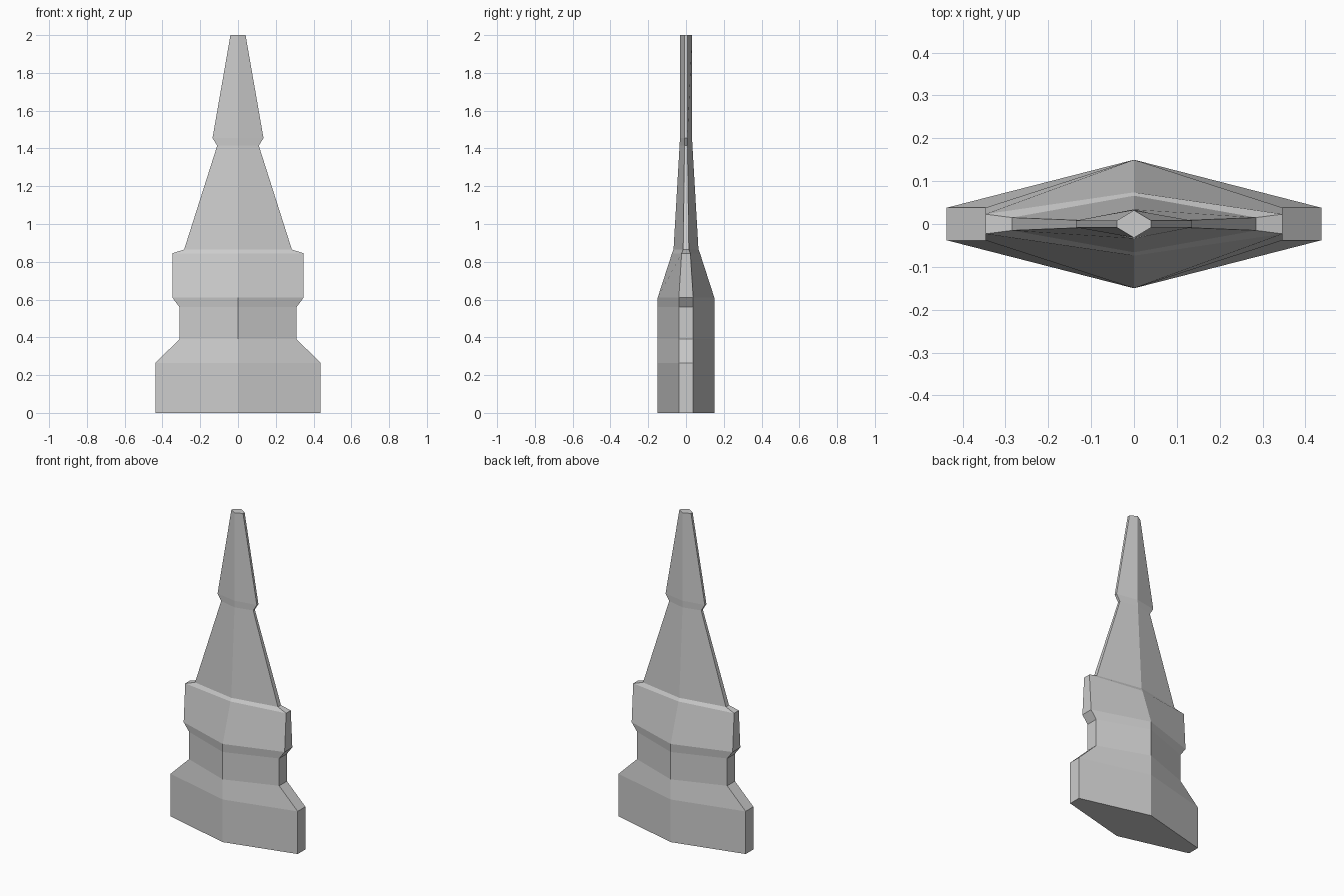
import bpy
import bmesh

if "Cube" in bpy.data.objects:
    bpy.data.objects.remove(bpy.data.objects["Cube"])

# Levels from the base to the tip: height, half width, half edge thickness, half ridge depth
LEVELS = [
    (0.00, 0.437, 0.038, 0.15),
    (0.265, 0.437, 0.038, 0.15),
    (0.39, 0.31, 0.038, 0.15),
    (0.56, 0.31, 0.038, 0.15),
    (0.61, 0.347, 0.038, 0.15),
    (0.845, 0.347, 0.023, 0.074),
    (0.865, 0.285, 0.015, 0.066),
    (1.415, 0.11, 0.008, 0.034),
    (1.455, 0.135, 0.008, 0.032),
    (2.00, 0.04, 0.008, 0.032),
]


def section(bm, z, w, e, d):
    """One flattened six-sided ring of the blade."""
    pts = [(w, -e), (w, e), (0, d), (-w, e), (-w, -e), (0, -d)]
    return [bm.verts.new((x, y, z)) for x, y in pts]


# Stepped blade lofted through the rings
bm = bmesh.new()
rings = [section(bm, *level) for level in LEVELS]
for low, high in zip(rings, rings[1:]):
    for i in range(6):
        j = (i + 1) % 6
        bm.faces.new((low[i], low[j], high[j], high[i]))

# Flat base and tip
bm.faces.new(rings[0][::-1])
bm.faces.new(rings[-1])
bmesh.ops.recalc_face_normals(bm, faces=bm.faces)

mesh = bpy.data.meshes.new("stepped_blade")
bm.to_mesh(mesh)
bm.free()
blade = bpy.data.objects.new("stepped_blade", mesh)
bpy.context.collection.objects.link(blade)
